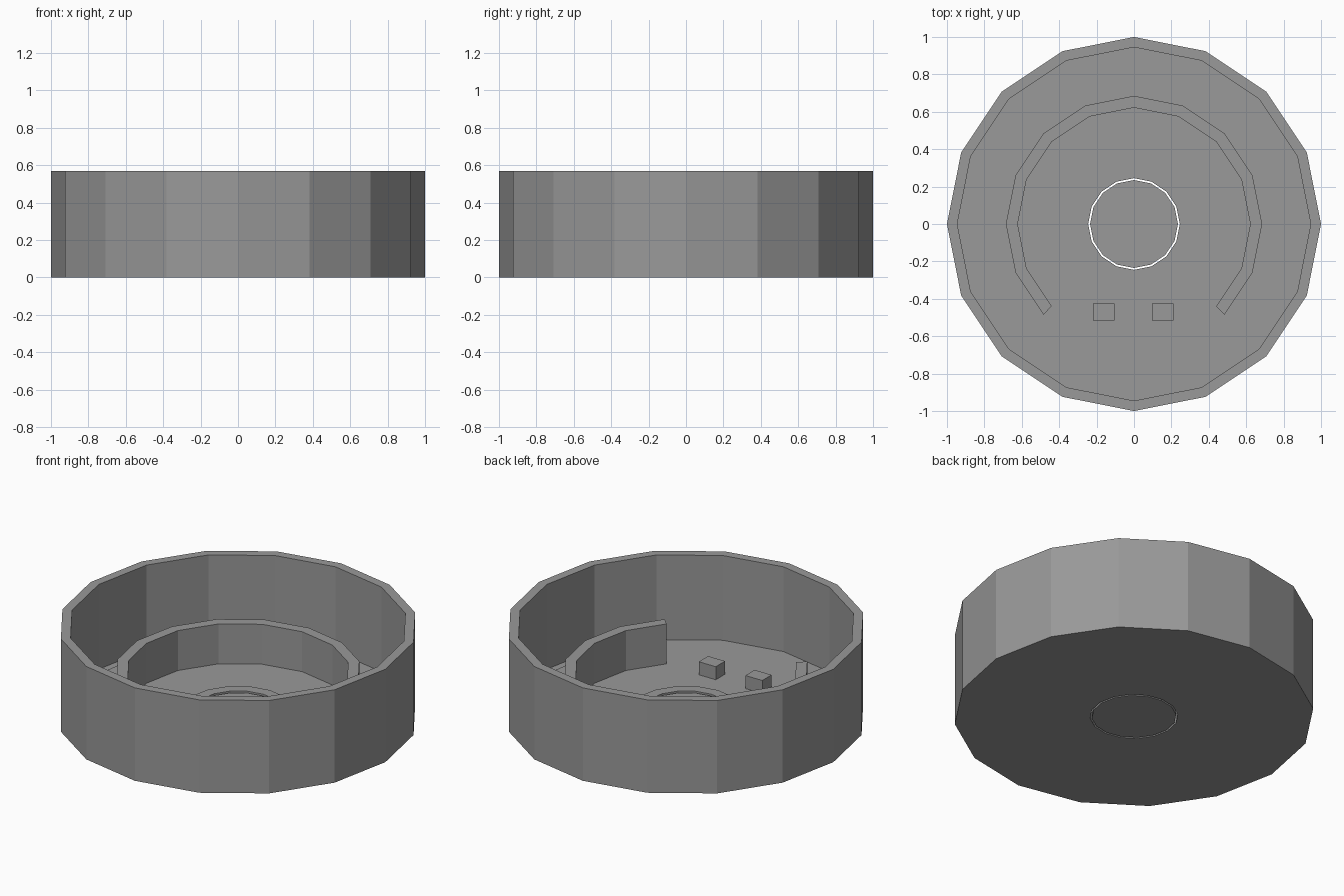
import bpy
import bmesh
from math import cos, sin, radians

SIDES = 16
FLOOR = 0.05

cube = bpy.data.objects.get("Cube")
if cube:
    bpy.data.objects.remove(cube, do_unlink=True)

# Single plain grey
grey = bpy.data.materials.new("plain_grey")
grey.use_nodes = True
colour = (0.32, 0.32, 0.32, 1)
grey.diffuse_color = colour
grey.node_tree.nodes["Principled BSDF"].inputs["Base Color"].default_value = colour


def finish(name, bm):
    bmesh.ops.recalc_face_normals(bm, faces=bm.faces)
    mesh = bpy.data.meshes.new(name)
    bm.to_mesh(mesh)
    bm.free()
    mesh.materials.append(grey)
    obj = bpy.data.objects.new(name, mesh)
    bpy.context.collection.objects.link(obj)
    return obj


def sweep(name, profile, start=0, end=360, steps=SIDES):
    """Turn a closed (radius, height) profile about z; cap partial turns."""
    full = end - start == 360
    bm = bmesh.new()
    rings = []
    for i in range(steps if full else steps + 1):
        a = radians(start + (end - start) * i / steps)
        rings.append([bm.verts.new((r * cos(a), r * sin(a), z)) for r, z in profile])
    count = len(profile)
    for i in range(steps):
        here, there = rings[i], rings[(i + 1) % len(rings)]
        for j in range(count):
            k = (j + 1) % count
            bm.faces.new((here[j], here[k], there[k], there[j]))
    if not full:
        bm.faces.new(rings[0])
        bm.faces.new(rings[-1])
    return finish(name, bm)


def band(inner, outer, low, high):
    return [(inner, low), (outer, low), (outer, high), (inner, high)]


def block(name, centre, size):
    bm = bmesh.new()
    bmesh.ops.create_cube(bm, size=1)
    bmesh.ops.scale(bm, vec=size, verts=bm.verts)
    bmesh.ops.translate(bm, vec=centre, verts=bm.verts)
    return finish(name, bm)


# Open tray: floor, outer wall and low collar round the centre hole
sweep("tray", [(0.245, 0), (1, 0), (1, 0.57), (0.945, 0.57), (0.945, FLOOR),
               (0.31, FLOOR), (0.31, FLOOR + 0.006), (0.245, FLOOR + 0.006)])

# Loose disc in the centre hole
bm = bmesh.new()
bmesh.ops.create_cone(bm, cap_ends=True, segments=SIDES, radius1=0.235,
                      radius2=0.235, depth=FLOOR)
bmesh.ops.translate(bm, vec=(0, 0, FLOOR / 2), verts=bm.verts)
finish("centre_disc", bm)

# Inner wall, open at the front
sweep("inner_wall", band(0.622, 0.685, FLOOR - 0.01, 0.295), -45, 225, 12)

# Thin curved pads between the two walls
for name, start in (("right_pad", 144), ("left_pad", -18)):
    sweep(name, band(0.74, 0.89, FLOOR - 0.01, FLOOR + 0.008), start, start + 72, 4)

# Pair of small posts in the front opening
for name, x in (("left_post", 0.153), ("right_post", -0.163)):
    block(name, (x, -0.47, FLOOR + 0.035), (0.115, 0.09, 0.09))
